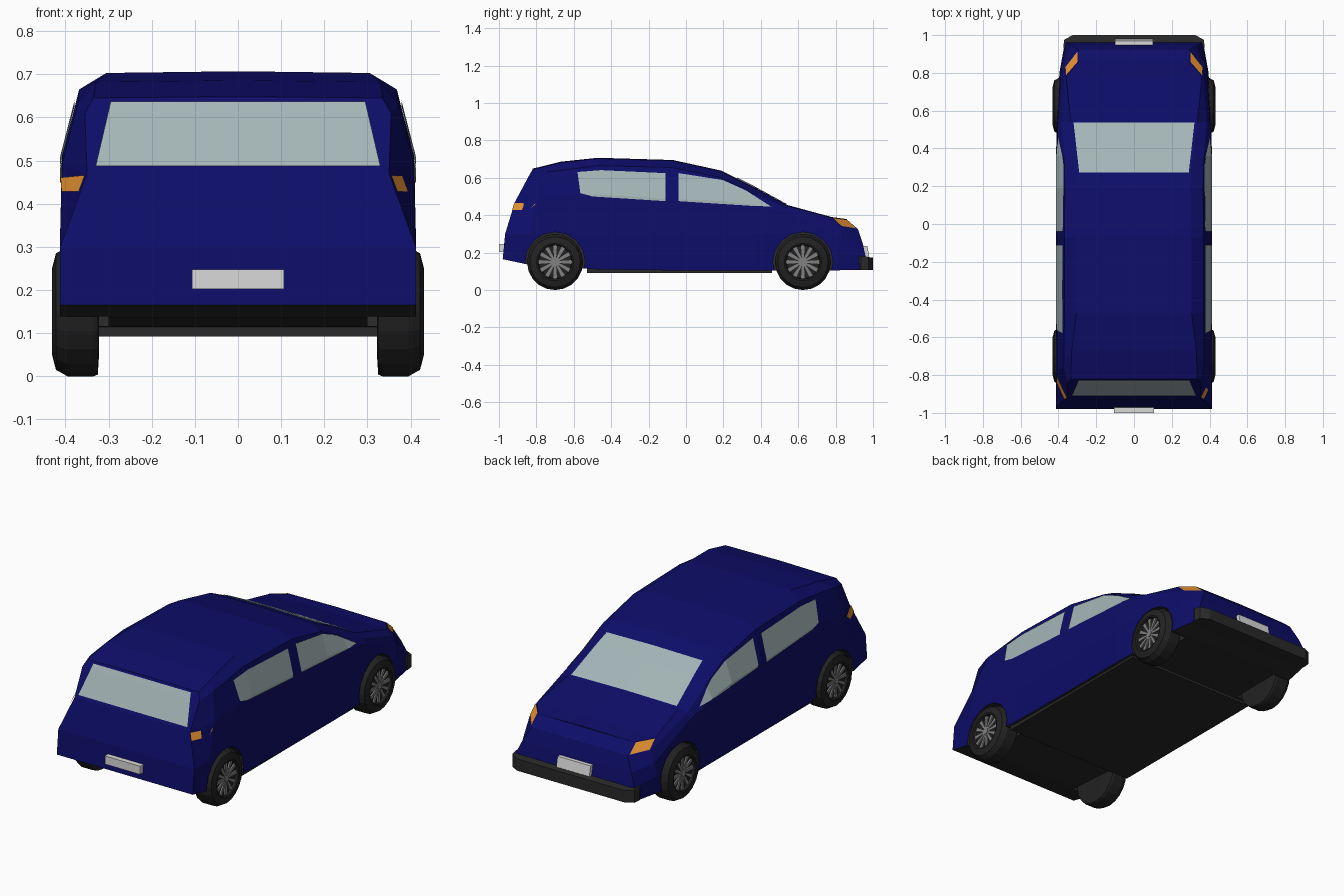
import bpy, bmesh, math
from mathutils import Vector

if "Cube" in bpy.data.objects:
    bpy.data.objects.remove(bpy.data.objects["Cube"])


def make_material(name, r, g, b):
    m = bpy.data.materials.new(name)
    m.use_nodes = True
    m.diffuse_color = (r, g, b, 1)
    m.node_tree.nodes["Principled BSDF"].inputs["Base Color"].default_value = (r, g, b, 1)
    return m


paint = make_material("dark blue paint", .004, .004, .14)
glass = make_material("pale grey glass", .37, .46, .47)
amber = make_material("amber lamp", .75, .27, .03)
white = make_material("number plate white", .7, .7, .7)
trim = make_material("black trim", .022, .022, .022)
rubber = make_material("tyre rubber", .016, .016, .016)
alloy = make_material("alloy grey", .22, .22, .22)


def add_object(name, bm, *materials):
    mesh = bpy.data.meshes.new(name)
    bm.to_mesh(mesh)
    bm.free()
    for m in materials:
        mesh.materials.append(m)
    obj = bpy.data.objects.new(name, mesh)
    bpy.context.collection.objects.link(obj)
    return obj


def add_box(bm, low, high):
    low, high = Vector(low), Vector(high)
    verts = bmesh.ops.create_cube(bm, size=1)["verts"]
    for v in verts:
        v.co = (low + high) / 2 + v.co * (high - low)
    return verts


# Body shell: a loft of half sections, each sill, flank, belt, cant rail, roof edge
def section(y, width, floor, belt, rail_x, rail_z, roof_x, roof_z):
    return [(width, y, floor), (width + .003, y, .3), (width - .002, y, belt),
            (rail_x, y, rail_z), (roof_x, y, roof_z)]


sections = [
    [(.412, -.98, .165), (.412, -.967, .3), (.35, -.915, .47), (.355, -.84, .61), (.335, -.82, .645)],
    [(.412, -.84, .135), (.413, -.84, .3), (.408, -.79, .49), (.372, -.75, .63), (.33, -.67, .682)],
    section(-.47, .41, .11, .51, .368, .665, .305, .703),
    section(-.07, .41, .105, .485, .368, .655, .305, .691),
    section(.19, .41, .105, .475, .366, .6, .3, .634),
    section(.36, .41, .105, .455, .37, .515, .31, .549),
    section(.54, .405, .105, .41, .385, .435, .335, .451),
    [(.395, .8, .105), (.393, .81, .2), (.385, .83, .27), (.365, .83, .335), (.36, .78, .386)],
    [(.365, .968, .11), (.36, .96, .18), (.33, .945, .25), (.29, .92, .325), (.29, .862, .375)],
]
shell = bmesh.new()
rings = []
for half in sections:
    x, y, z = half[-1]
    full = half + [(0, y, z + .004)] + [(-a, b, c) for a, b, c in reversed(half)]
    rings.append([shell.verts.new(p) for p in full])
n = len(rings[0])
for a, b in zip(rings, rings[1:]):
    for i in range(n):
        j = (i + 1) % n
        shell.faces.new((a[i], a[j], b[j], b[i]))
for ring in (rings[0], rings[-1]):
    for i in range(n // 2 - 1):
        shell.faces.new((ring[i], ring[i + 1], ring[n - 2 - i], ring[n - 1 - i]))
    shell.faces.new(ring[n // 2 - 1:n // 2 + 2])
bmesh.ops.recalc_face_normals(shell, faces=shell.faces)


# Thin panel that follows the shell inside a convex outline seen along one axis
def panel(name, outline, axis, sign, material, limit=.15):
    bm = shell.copy()
    away = [f for f in bm.faces if f.normal[axis] * sign < limit]
    bmesh.ops.delete(bm, geom=away, context="FACES")
    points = []
    for p in outline:
        p = list(p)
        p.insert(axis, 0)
        points.append(Vector(p))
    middle = sum(points, Vector()) / len(points)
    ray = Vector([float(k == axis) for k in range(3)])
    for p, q in zip(points, points[1:] + points[:1]):
        out = (q - p).cross(ray)
        if out.dot(middle - p) > 0:
            out.negate()
        bmesh.ops.bisect_plane(bm, geom=bm.verts[:] + bm.edges[:] + bm.faces[:], dist=1e-5,
                               plane_co=p, plane_no=out.normalized(), clear_outer=True)
    bm.normal_update()
    shift = {v: v.normal * .004 for v in bm.verts}
    for v, d in shift.items():
        v.co += d
    return add_object(name, bm, material)


def mirrored(half):
    return half + [(-x, v) for x, v in reversed(half)]


# Glazing and lamps
panel("rear_window", mirrored([(.33, .485), (.295, .635)]), 1, -1, glass)
panel("windscreen", mirrored([(.32, .535), (.29, .27)]), 2, 1, glass)
rear_side = [(-.58, .63), (-.455, .64), (-.11, .624), (-.11, .475), (-.5, .5), (-.565, .517)]
front_side = [(-.04, .624), (.195, .587), (.317, .533), (.456, .443), (-.04, .475)]
tail = [(-.93, .465), (-.8, .459), (-.84, .427), (-.95, .427)]
head = [(.36, .783), (.36, .83), (.296, .912), (.296, .857)]
for side, label in ((1, "left"), (-1, "right")):
    panel(label + "_rear_side_window", rear_side, 0, side, glass)
    panel(label + "_front_side_window", front_side, 0, side, glass)
    panel(label + "_tail_lamp", tail, 0, side, amber)
    panel(label + "_headlamp", [(side * x, y) for x, y in head], 2, 1, amber)

# Painted body with a black underside and black wheel wells
for f in shell.faces:
    f.material_index = int(f.normal.z < -.5)
body = add_object("body", shell, paint, trim)
AXLES = (("rear", -.7), ("front", .625))
RADIUS = .15


def lathe(bm, profile, y, side, steps, material=0):
    loops = []
    for k in range(steps):
        t = math.tau * k / steps
        loops.append([bm.verts.new((side * x, y + r * math.cos(t), RADIUS + r * math.sin(t)))
                      for x, r in profile])
    for k in range(steps):
        a, b = loops[k - 1], loops[k]
        for i in range(len(profile) - 1):
            bm.faces.new((a[i], a[i + 1], b[i + 1], b[i])).material_index = material
    for i in (0, -1):
        bm.faces.new([loop[i] for loop in loops]).material_index = material


wells = bmesh.new()
for _, y in AXLES:
    for side in (1, -1):
        lathe(wells, [(.3, .16), (.5, .16)], y, side, 16)
bmesh.ops.recalc_face_normals(wells, faces=wells.faces)
cutter = add_object("wheel_well_cutter", wells, trim)
cutter.hide_render = True
cut = body.modifiers.new("wheel_wells", "BOOLEAN")
cut.operation = "DIFFERENCE"
cut.solver = "EXACT"
cut.material_mode = "TRANSFER"
cut.object = cutter
bpy.context.view_layer.objects.active = body
bpy.ops.object.modifier_apply(modifier=cut.name)
bpy.data.objects.remove(cutter)

# Wheels: tyre with a recessed dish, tapered spokes and a hub
tyre_profile = [(.322, .1), (.325, .146), (.335, RADIUS), (.395, RADIUS), (.422, .135),
                (.431, .1), (.428, .092), (.412, .088)]
SPOKES = 12
for end, y in AXLES:
    for side, label in ((1, "left"), (-1, "right")):
        bm = bmesh.new()
        lathe(bm, tyre_profile, y, side, 20)
        lathe(bm, [(.41, .018), (.424, .018)], y, side, 10, 1)
        for k in range(SPOKES):
            t = math.tau * k / SPOKES
            verts = add_box(bm, (.41, .014, -.01), (.42, .09, .01))
            for v in verts:
                r = v.co.y
                w = v.co.z * (.4 + r * 7)
                v.co = (side * v.co.x, y + r * math.cos(t) - w * math.sin(t),
                        RADIUS + r * math.sin(t) + w * math.cos(t))
                for f in v.link_faces:
                    f.material_index = 1
        bmesh.ops.recalc_face_normals(bm, faces=bm.faces)
        add_object(f"{end}_{label}_wheel", bm, rubber, alloy)

# Floor tray between the axles
bm = bmesh.new()
add_box(bm, (-.395, -.53, .092), (.395, .46, .115))
add_object("floor_tray", bm, trim)

# Wraparound front bumper
bm = bmesh.new()
outline = mirrored([(.36, .91), (.374, .935), (.37, .975), (.325, 1)])
base = bm.faces.new([bm.verts.new((x, y, .108)) for x, y in outline])
top = bmesh.ops.extrude_face_region(bm, geom=[base])["geom"]
for v in top:
    if isinstance(v, bmesh.types.BMVert):
        v.co.z = .186 - .15 * (v.co.y - .91)
bmesh.ops.recalc_face_normals(bm, faces=bm.faces)
add_object("front_bumper", bm, trim)

# Number plates
bm = bmesh.new()
add_box(bm, (-.107, -1, .202), (.107, -.965, .247))
add_object("rear_number_plate", bm, white)
bm = bmesh.new()
add_box(bm, (-.1, .94, .18), (.1, .98, .235))
for v in bm.verts:
    v.co.y -= .2 * (v.co.z - .18)
add_object("front_number_plate", bm, white)
